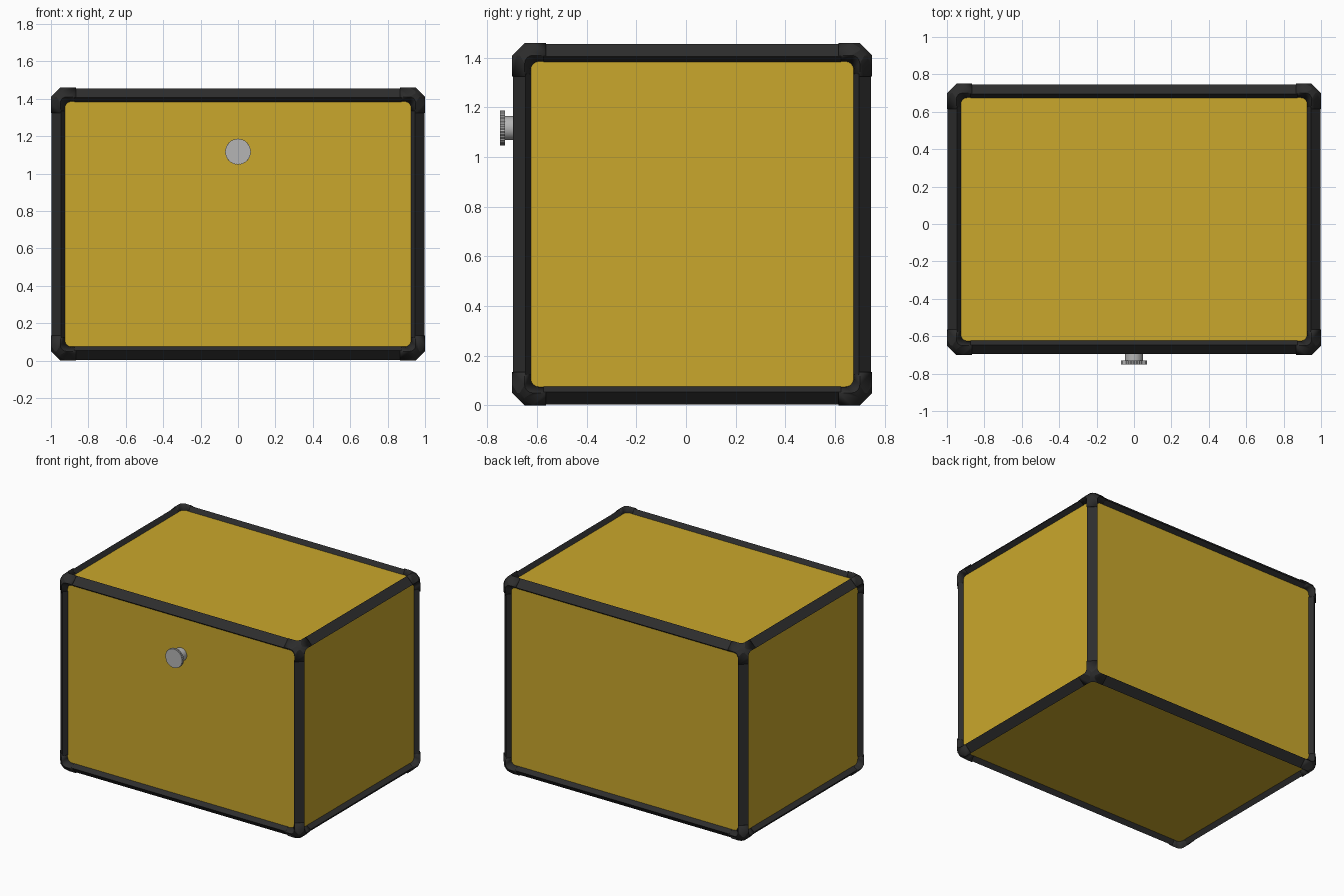
import bpy, bmesh, math
from mathutils import Vector, Matrix

old = bpy.data.objects.get("Cube")
if old:
    bpy.data.objects.remove(old, do_unlink=True)

HALF = Vector((1.0, 0.725, 0.73))      # half size of the case
CENTRE = Vector((0, 0.025, 0.73))
CHAMFER, GUARD, STEP = 0.05, 0.135, 0.004


def material(name, colour):
    m = bpy.data.materials.new(name)
    m.use_nodes = True
    m.diffuse_color = (*colour, 1)
    m.node_tree.nodes["Principled BSDF"].inputs["Base Color"].default_value = (*colour, 1)
    return m


YELLOW = material("yellow panel", (0.59, 0.39, 0.025))
BLACK = material("black trim", (0.026, 0.026, 0.026))
METAL = material("grey metal", (0.46, 0.46, 0.46))


def make_object(name, bm, mat, location=CENTRE):
    bmesh.ops.recalc_face_normals(bm, faces=bm.faces)
    mesh = bpy.data.meshes.new(name)
    bm.to_mesh(mesh)
    bm.free()
    mesh.materials.append(mat)
    ob = bpy.data.objects.new(name, mesh)
    ob.location = location
    bpy.context.collection.objects.link(ob)
    return ob


def box(half):
    bm = bmesh.new()
    bmesh.ops.create_cube(bm, size=2, matrix=Matrix.Diagonal((*half, 1)))
    return bm


def frame(shrink):
    """Chamfered box shell with a sunken, round-cornered window on each side."""
    bm = box(HALF - Vector((shrink,) * 3))
    bmesh.ops.bevel(bm, geom=bm.edges[:], offset=CHAMFER, segments=1, affect='EDGES')
    sides = sorted(bm.faces, key=lambda f: -f.calc_area())[:6]
    bmesh.ops.inset_individual(bm, faces=sides, thickness=0.038, depth=-0.038)
    inner = {v for f in sides for v in f.verts}
    slants = [e for e in bm.edges if sum(v in inner for v in e.verts) == 1]
    bmesh.ops.bevel(bm, geom=slants, offset=0.028, segments=4, profile=0.5, affect='EDGES')
    windows = sorted(bm.faces, key=lambda f: -f.calc_area())[:6]
    bmesh.ops.delete(bm, geom=windows, context='FACES')
    return bm


def keep_side(bm, axis, value, sign):
    """Keep only the part beyond a plane along one axis."""
    normal, point = Vector((0, 0, 0)), Vector((0, 0, 0))
    normal[axis], point[axis] = sign, value
    geom = bm.verts[:] + bm.edges[:] + bm.faces[:]
    bmesh.ops.bisect_plane(bm, geom=geom, plane_co=point, plane_no=normal, clear_inner=True)


def mirror(ob, axes):
    mod = ob.modifiers.new("Mirror", 'MIRROR')
    mod.use_axis = axes
    mod.use_mirror_merge = False


def smooth(ob, degrees):
    bpy.ops.object.select_all(action='DESELECT')
    ob.select_set(True)
    bpy.context.view_layer.objects.active = ob
    bpy.ops.object.shade_smooth_by_angle(angle=math.radians(degrees))


# Yellow panels, set just below the trim
make_object("case_panels", box(HALF - Vector((0.035,) * 3)), YELLOW)

# Corner guards: one corner of the frame, mirrored to all eight
bm = frame(0)
for axis in range(3):
    keep_side(bm, axis, HALF[axis] - GUARD, 1)
corners = make_object("corner_guards", bm, BLACK)
shell = corners.modifiers.new("Thickness", 'SOLIDIFY')
shell.thickness = 0.006
shell.offset = -1
mirror(corners, (True, True, True))
smooth(corners, 30)

# Edge rails: one rail per direction, mirrored to four, ends under the guards
for axis, name in enumerate(("width_rails", "depth_rails", "height_rails")):
    bm = frame(STEP)
    end = HALF[axis] - GUARD + 0.01
    keep_side(bm, axis, end, -1)
    keep_side(bm, axis, -end, 1)
    for other in {0, 1, 2} - {axis}:
        keep_side(bm, other, 0, 1)
    mirror(make_object(name, bm, BLACK), [i != axis for i in range(3)])


# Front knob: plain stem with a knurled head
def disc(name, radius, front, back, sides, groove=0):
    bm = bmesh.new()
    bmesh.ops.create_cone(bm, cap_ends=True, segments=sides, radius1=radius, radius2=radius,
                          depth=back - front, matrix=Matrix.Rotation(math.pi / 2, 4, 'X'))
    for v in bm.verts:
        step = round(math.atan2(v.co.z, v.co.x) / (2 * math.pi / sides))
        if step % 2:
            v.co.x *= 1 - groove
            v.co.z *= 1 - groove
    return make_object(name, bm, METAL, (0, (front + back) / 2, 1.117))


smooth(disc("knob_stem", 0.048, -0.735, -0.66, 32), 30)
disc("knob_head", 0.07, -0.75, -0.73, 64, 0.04)
